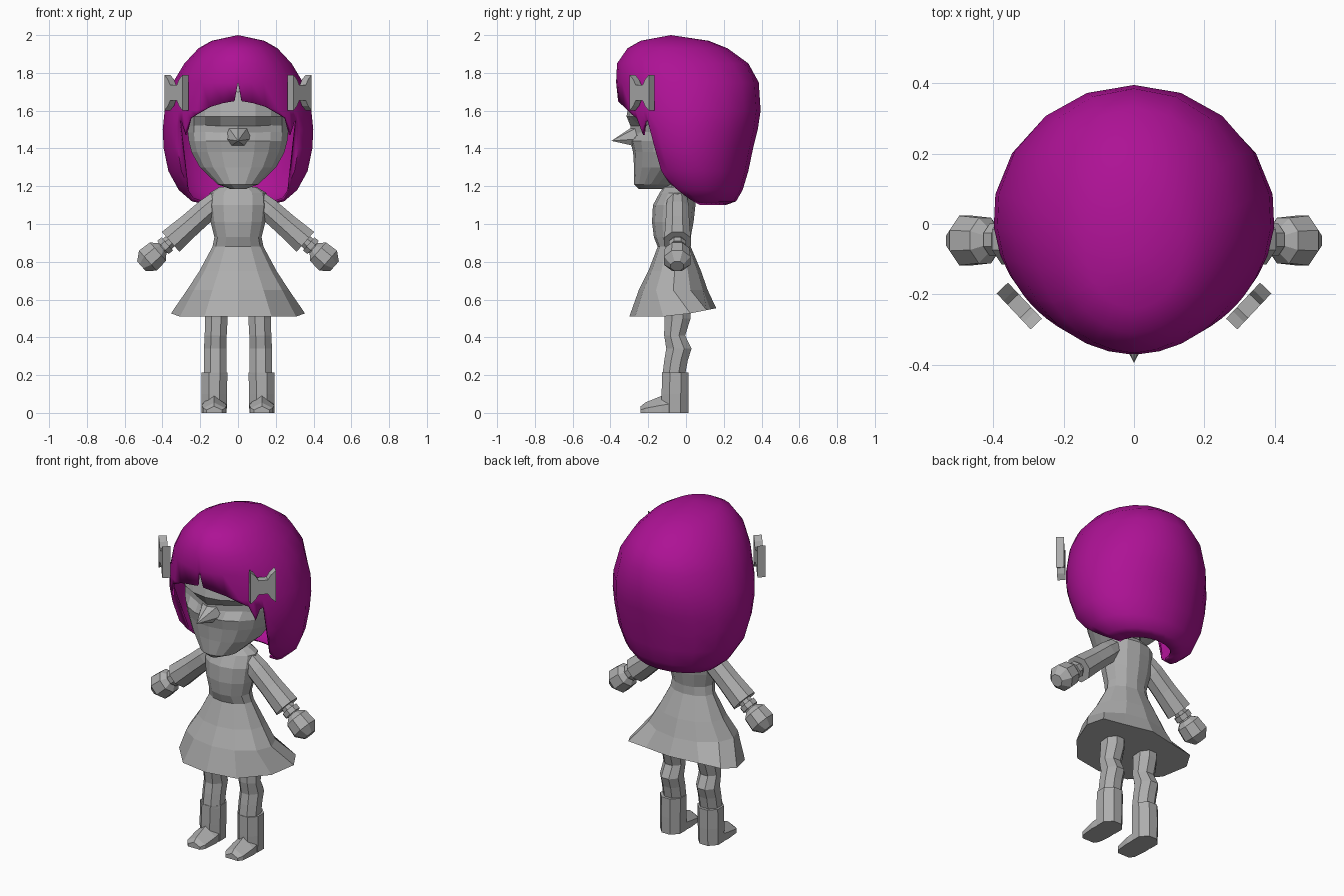
import bpy, bmesh, math
from mathutils import Vector

if "Cube" in bpy.data.objects:
    bpy.data.objects.remove(bpy.data.objects["Cube"], do_unlink=True)


def material(name, rgb):
    m = bpy.data.materials.new(name)
    m.use_nodes = True
    m.diffuse_color = (*rgb, 1)
    m.node_tree.nodes["Principled BSDF"].inputs["Base Color"].default_value = (*rgb, 1)
    return m


GREY = material("plain grey", (0.42, 0.42, 0.42))
MAGENTA = material("magenta hair", (0.42, 0.006, 0.30))


def add_object(name, bm, mat, recalc=True):
    bmesh.ops.remove_doubles(bm, verts=bm.verts, dist=0.0005)
    if recalc:
        bmesh.ops.recalc_face_normals(bm, faces=bm.faces)
    me = bpy.data.meshes.new(name)
    bm.to_mesh(me)
    bm.free()
    me.materials.append(mat)
    ob = bpy.data.objects.new(name, me)
    bpy.context.collection.objects.link(ob)
    return ob


def loft(name, rings, mat=GREY):
    """Skin a list of equal point rings and cap both ends."""
    bm = bmesh.new()
    rows = [[bm.verts.new(p) for p in ring] for ring in rings]
    n = len(rows[0])
    for a, b in zip(rows, rows[1:]):
        for i in range(n):
            j = (i + 1) % n
            bm.faces.new((a[i], a[j], b[j], b[i]))
    bm.faces.new(rows[0])
    bm.faces.new(rows[-1])
    return add_object(name, bm, mat)


def oval(z, cx, rx, front, back, n, turn=0.0):
    """Horizontal ring that spans front to back along y."""
    cy, ry = (front + back) / 2, (back - front) / 2
    angles = [math.tau * (i + turn) / n for i in range(n)]
    return [Vector((cx + rx * math.sin(a), cy - ry * math.cos(a), z)) for a in angles]


def tube(name, start, direction, stations, side, n=8):
    """Rings of (distance, radius) along a direction in the xz plane."""
    d = Vector(direction).normalized()
    up = Vector((-d.z, 0, d.x))
    rings = []
    for dist, r in stations:
        c = Vector(start) + d * dist
        ring = []
        for i in range(n):
            a = math.tau * (i + 0.5) / n
            p = c + up * r * 1.06 * math.cos(a) + Vector((0, r * 1.06 * math.sin(a), 0))
            ring.append((p.x * side, p.y, p.z))
        rings.append(ring)
    return loft(name, rings)


def lookup(table, x):
    """Linear interpolation in rows sorted by their first entry."""
    if x <= table[0][0]:
        return table[0][1:]
    for a, b in zip(table, table[1:]):
        if x <= b[0]:
            t = (x - a[0]) / (b[0] - a[0])
            return [u + (v - u) * t for u, v in zip(a[1:], b[1:])]
    return table[-1][1:]


# Hair: rows of height, half width, front, back
HAIR = [
    (1.10, .16, -.04, .21), (1.12, .245, -.10, .265), (1.18, .315, -.16, .30),
    (1.28, .37, -.25, .33), (1.4, .395, -.30, .355), (1.5, .40, -.335, .38),
    (1.6, .39, -.355, .395), (1.75, .345, -.37, .385), (1.85, .285, -.365, .33),
    (1.93, .21, -.31, .22), (1.97, .14, -.24, .12), (2.0, 0, -.08, -.08),
]
# Lower edge of the hair by angle from the front: fringe, side lock, bob
EDGE = [
    (0, 1.75), (3, 1.65), (12, 1.64), (23, 1.62), (34, 1.58), (40, 1.56),
    (44, 1.47), (49, 1.54), (52, 1.55), (54, 1.22), (62, 1.17), (72, 1.13),
    (85, 1.10), (100, 1.09), (120, 1.09), (140, 1.09), (160, 1.09), (180, 1.09),
]
columns = EDGE + [(360 - a, z) for a, z in EDGE[-2:0:-1]]
bm = bmesh.new()
grid = []
for angle, low in columns:
    a = math.radians(angle)
    col = []
    for row in reversed(HAIR):
        z = max(row[0], low)
        rx, front, back = lookup(HAIR, z)
        y = (front + back) / 2 - (back - front) / 2 * math.cos(a)
        col.append(bm.verts.new((rx * math.sin(a), y, z)))
    grid.append(col)
for i, a in enumerate(grid):
    b = grid[(i + 1) % len(grid)]
    for k in range(len(HAIR) - 1):
        bm.faces.new((a[k], a[k + 1], b[k + 1], b[k]))
hair = add_object("hair", bm, MAGENTA, recalc=False)
shell = hair.modifiers.new("thickness", "SOLIDIFY")
shell.thickness = 0.012
shell.offset = -1
bpy.context.view_layer.objects.active = hair
hair.select_set(True)
bpy.ops.object.shade_smooth_by_angle(angle=math.radians(50))
hair.select_set(False)

# Head with sunken eye sockets
HEAD = [
    (1.185, .04, -.25, -.12), (1.21, .11, -.275, -.06), (1.3, .205, -.275, .08),
    (1.38, .25, -.28, .15), (1.44, .265, -.295, .2), (1.485, .27, -.295, .2),
    (1.52, .27, -.295, .2), (1.57, .27, -.315, .2), (1.7, .27, -.29, .2),
    (1.8, .15, -.18, .1),
]
rings = [oval(z, 0, rx, f, b, 18) for z, rx, f, b in HEAD]
for ring in rings:
    for p in ring:
        if 1.46 < p.z < 1.55 and p.y < -.1 and .06 < abs(p.x) < .22:
            p.y += .035
            p.z += .06 * (abs(p.x) - .12)
loft("head", rings)

# Nose
bm = bmesh.new()
half = [(.05, 1.51), (.07, 1.45), (.04, 1.41)]
outline = [(0, 1.53)] + half + [(-x, z) for x, z in reversed(half)]
base = [bm.verts.new((x, -.26, z)) for x, z in outline]
tip = bm.verts.new((0, -.395, 1.44))
bm.faces.new(base)
for i, v in enumerate(base):
    bm.faces.new((v, base[(i + 1) % len(base)], tip))
add_object("nose", bm, GREY)

loft("neck", [oval(z, 0, .07, -.12, .02, 8, .5) for z in (1.12, 1.25)])

# Dress
DRESS = [
    (.52, .355, -.30, .16), (.65, .27, -.25, .115), (.75, .205, -.2, .08),
    (.88, .135, -.15, .025), (.93, .125, -.17, .025), (1.01, .145, -.18, .04),
    (1.1, .155, -.175, .05), (1.165, .15, -.14, .05), (1.195, .10, -.12, .03),
]
rings = [oval(z, 0, rx, f, b, 12) for z, rx, f, b in DRESS]
for p in rings[0]:
    p.y += .09 * max(0, abs(p.x) - .2) / .15
    p.z = .51 + .2 * max(0, p.y + .06)
loft("dress", rings)

LEG = [(.6, .115, .062, -.12, .03), (.5, .115, .062, -.12, .03),
       (.41, .118, .06, -.12, 0), (.34, .12, .062, -.11, .035),
       (.28, .12, .062, -.12, .015), (.2, .12, .062, -.13, 0)]
BOOT = [(.215, .124, .07, -.132, .02), (.1, .126, .07, -.135, .02),
        (0, .126, .068, -.135, .018)]
TOE = [(-.04, .06, .12), (-.13, .066, .09), (-.215, .058, .055), (-.24, .04, .035)]
ARM_DIR = (.75, 0, -.66)

for side, label in ((1, "left"), (-1, "right")):
    # Legs and boots
    for part, table in (("leg", LEG), ("boot", BOOT)):
        loft(f"{label}_{part}",
             [oval(z, cx * side, rx * 1.05, f, b, 8, .5) for z, cx, rx, f, b in table])
    cx = .126 * side
    loft(f"{label}_toe", [[(cx - w, y, 0), (cx + w, y, 0), (cx + w, y, h * .45),
                           (cx, y, h), (cx - w, y, h * .45)] for y, w, h in TOE])

    # Sleeve, wrist, cuff and hand
    tube(f"{label}_sleeve", (.09, -.045, 1.14), ARM_DIR,
         [(0, .05), (.10, .062), (.22, .064), (.355, .072)], side)
    tube(f"{label}_wrist", (.34, -.045, .925), ARM_DIR, [(0, .036), (.13, .036)], side)
    tube(f"{label}_cuff", (.375, -.045, .895), ARM_DIR, [(0, .047), (.03, .047)], side)
    tube(f"{label}_hand", (.455, -.047, .826), ARM_DIR,
         [(-.075, .03), (-.042, .066), (.03, .072), (.075, .035)], side)

    # Hair bow: an hourglass plate set diagonally against the hair
    top = [(-.07, .095), (-.042, .07), (-.026, .042), (.026, .042), (.042, .07), (.07, .095)]
    outline = top + [(u, -v) for u, v in reversed(top)]
    centre = Vector((.326, -.233, 1.695))
    along, out = Vector((.69, .73, 0)), Vector((.73, -.69, 0))
    rings = []
    for depth in (-.022, .022):
        pts = [centre + along * u + out * depth + Vector((0, 0, v)) for u, v in outline]
        rings.append([(p.x * side, p.y, p.z) for p in pts])
    loft(f"{label}_hair_bow", rings)
